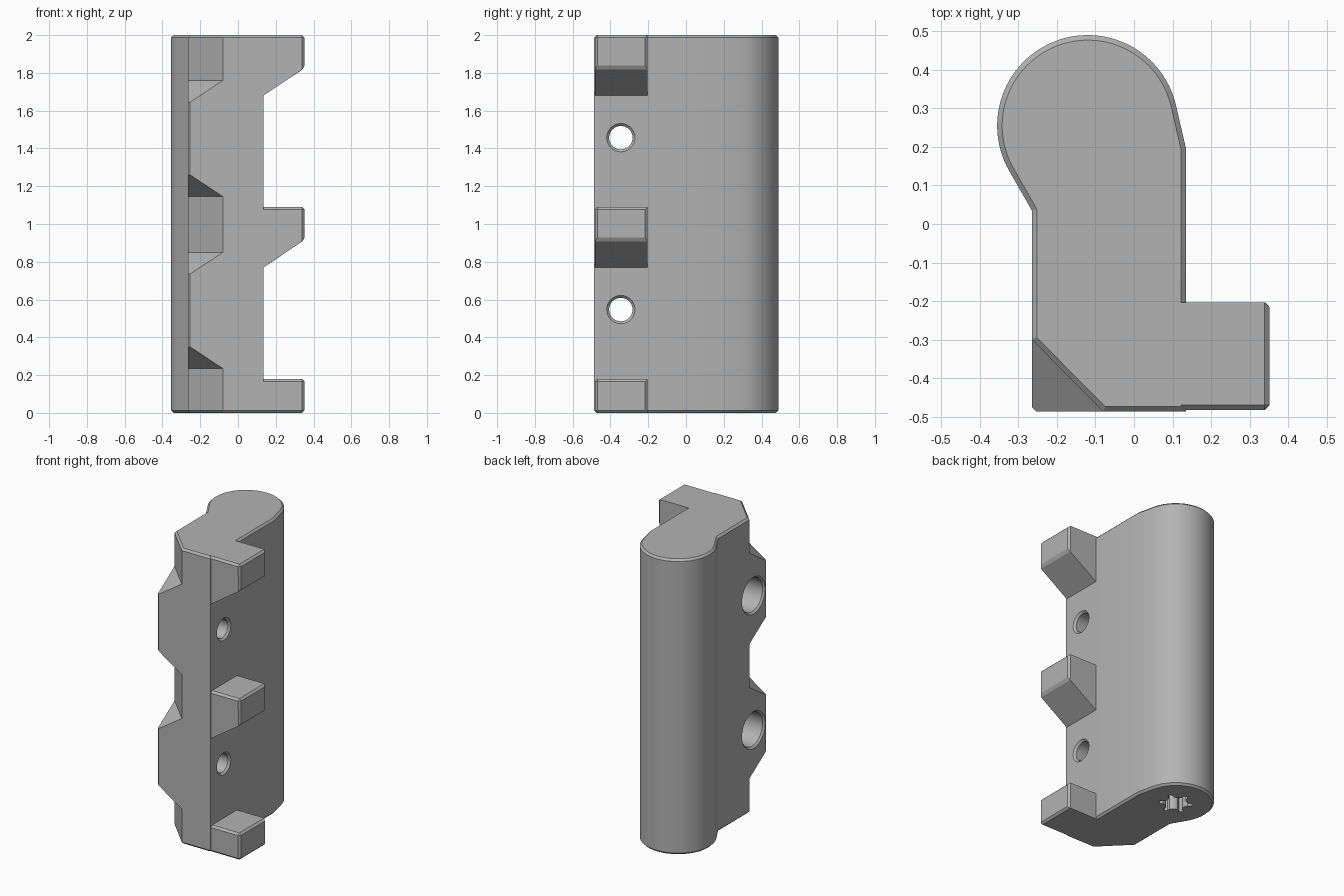
import bpy, bmesh
from math import cos, sin, pi, radians

cube = bpy.data.objects.get("Cube")
if cube:
    bpy.data.objects.remove(cube, do_unlink=True)

HEIGHT, EDGE = 2.0, 0.013
LEFT, RIGHT, FRONT = -0.265, 0.135, -0.487
AXIS = (-0.12, 0.255)
PITCH = 0.91

grey = bpy.data.materials.new("Plain grey")
grey.use_nodes = True
grey.diffuse_color = (0.45, 0.45, 0.45, 1)
grey.node_tree.nodes["Principled BSDF"].inputs["Base Color"].default_value = grey.diffuse_color


def make_object(name, bm):
    bmesh.ops.recalc_face_normals(bm, faces=bm.faces)
    mesh = bpy.data.meshes.new(name)
    bm.to_mesh(mesh)
    bm.free()
    mesh.materials.append(grey)
    obj = bpy.data.objects.new(name, mesh)
    bpy.context.collection.objects.link(obj)
    return obj


def extrude(points, direction):
    """Closed prism from an outline of 3D points."""
    bm = bmesh.new()
    face = bm.faces.new([bm.verts.new(p) for p in points])
    new = bmesh.ops.extrude_face_region(bm, geom=[face])["geom"]
    bmesh.ops.translate(bm, vec=direction, verts=[g for g in new if isinstance(g, bmesh.types.BMVert)])
    bmesh.ops.recalc_face_normals(bm, faces=bm.faces)
    return bm


def chamfer(bm, rule):
    edges = [e for e in bm.edges if rule(*(v.co for v in e.verts))]
    bmesh.ops.bevel(bm, geom=edges, offset=EDGE, segments=1, affect='EDGES', clamp_overlap=True)


def combine(target, part, operation):
    mod = target.modifiers.new(operation, 'BOOLEAN')
    mod.operation, mod.solver, mod.object = operation, 'EXACT', part
    bpy.context.view_layer.objects.active = target
    bpy.ops.object.modifier_apply(modifier=mod.name)
    bpy.data.objects.remove(part, do_unlink=True)


# Main body: round back flowing into a straight bar with one cut corner
ARC = 56
outline = [(LEFT, 0.035), (LEFT, -0.30), (-0.08, FRONT), (RIGHT, FRONT), (RIGHT, 0.195)]
for i in range(ARC + 1):
    a = radians(12 + 198 * i / ARC)
    outline.append((AXIS[0] + 0.235 * cos(a), AXIS[1] + 0.235 * sin(a)))
bm = extrude([(x, y, 0) for x, y in outline], (0, 0, HEIGHT))
chamfer(bm, lambda a, b: abs(a.z - b.z) < 0.001)
body = make_object("hinge_bar", bm)

# Square teeth on one side, the upper two with sloping undersides
TIP, ROOT = 0.352, 0.08
for i in range(3):
    top = HEIGHT - PITCH * i
    if i < 2:
        side = [(ROOT, top), (TIP, top), (TIP, top - 0.175), (RIGHT, top - 0.32), (ROOT, top - 0.32)]
    else:
        side = [(ROOT, top), (TIP, top), (TIP, 0), (ROOT, 0)]
    bm = extrude([(x, -0.482, z) for x, z in side], (0, 0.279, 0))
    chamfer(bm, lambda a, b: min(a.x, b.x) > TIP - 0.001 or
            (max(a.y, b.y) < -0.48 and abs(a.z - b.z) < 0.001 and max(a.x, b.x) > 0.3))
    combine(body, make_object("tooth", bm), 'UNION')

# Corner pads with sloping ends
for i in range(2):
    top = 1.76 - PITCH * i
    low = top - 0.615
    bm = bmesh.new()
    for x, y, drop in [(LEFT, -0.30, 0), (-0.08, FRONT, 0), (-0.1, -0.3, 0),
                       (LEFT, -0.475, 0.115), (-0.253, FRONT, 0.115)]:
        bm.verts.new((x, y, top - drop))
        bm.verts.new((x, y, low + drop))
    bmesh.ops.convex_hull(bm, input=bm.verts)
    combine(body, make_object("corner_pad", bm), 'UNION')

# Screw holes with a wide recess on one side
SIDES = 40
steps = [(-0.285, 0.145), (-0.253, 0.113), (-0.07, 0.113), (-0.07, 0.062), (0.122, 0.062), (0.155, 0.095)]
for i in range(2):
    z = 1.457 - PITCH * i
    bm = bmesh.new()
    rings = [[bm.verts.new((x, -0.345 + r * cos(2 * pi * k / SIDES), z + r * sin(2 * pi * k / SIDES)))
              for k in range(SIDES)] for x, r in steps]
    for a, b in zip(rings, rings[1:]):
        for k in range(SIDES):
            n = (k + 1) % SIDES
            bm.faces.new((a[k], a[n], b[n], b[k]))
    bm.faces.new(rings[0])
    bm.faces.new(rings[-1])
    combine(body, make_object("screw_hole", bm), 'DIFFERENCE')

# Six-lobed socket in the underside of the round part
star = []
for k in range(6):
    a = radians(30 + 60 * k)
    for turn, r in ((-22, 0.068), (-11, 0.078), (-9, 0.1), (0, 0.109), (9, 0.1), (11, 0.078), (22, 0.068)):
        t = a + radians(turn)
        star.append((AXIS[0] + r * cos(t), AXIS[1] + r * sin(t), -0.1))
combine(body, make_object("socket", extrude(star, (0, 0, 0.6))), 'DIFFERENCE')

# Smooth curves, sharp edges
bpy.ops.object.select_all(action='DESELECT')
body.select_set(True)
bpy.context.view_layer.objects.active = body
bpy.ops.object.shade_smooth_by_angle(angle=radians(20))
